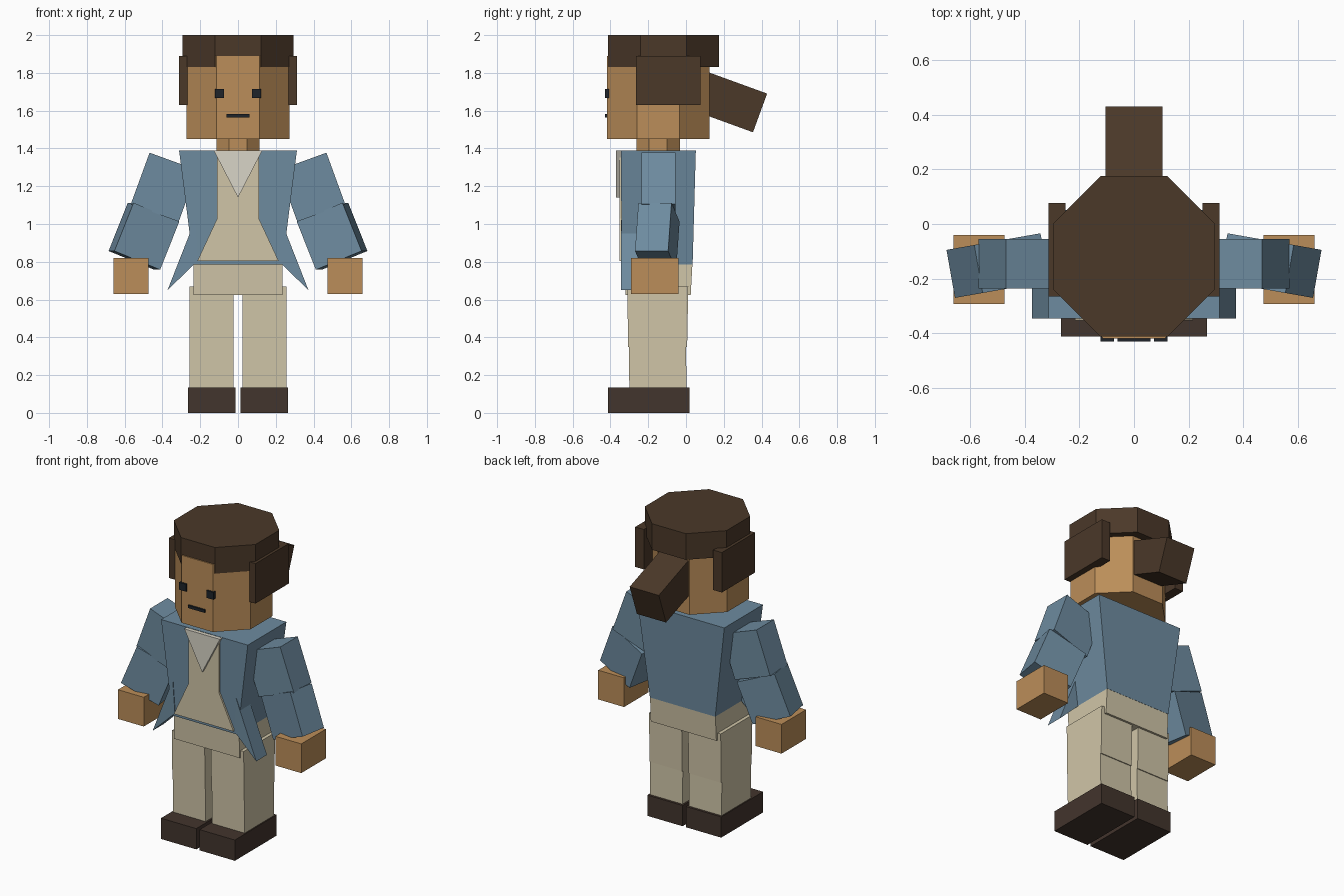
import bpy, bmesh, math
from mathutils import Matrix, Vector, Euler

if "Cube" in bpy.data.objects:
    bpy.data.objects.remove(bpy.data.objects["Cube"])


def material(name, rgb):
    m = bpy.data.materials.new(name)
    m.diffuse_color = (*rgb, 1)
    m.use_nodes = True
    m.node_tree.nodes["Principled BSDF"].inputs["Base Color"].default_value = m.diffuse_color
    return m


SKIN = material("skin", (0.50, 0.27, 0.10))
HAIR = material("hair", (0.07, 0.04, 0.022))
BLUE = material("jacket_blue", (0.155, 0.26, 0.35))
TAN = material("tan", (0.63, 0.56, 0.39))
PALE = material("collar_pale", (0.69, 0.66, 0.57))
SHOE = material("shoe_brown", (0.055, 0.035, 0.026))
DARK = material("face_dark", (0.013, 0.017, 0.023))


def finish(name, bm, mat):
    bmesh.ops.recalc_face_normals(bm, faces=bm.faces)
    me = bpy.data.meshes.new(name)
    bm.to_mesh(me)
    bm.free()
    me.materials.append(mat)
    ob = bpy.data.objects.new(name, me)
    bpy.context.collection.objects.link(ob)
    return ob


def rot_box(name, mat, centre, size, angles=(0, 0, 0)):
    """Box by centre and size, angles in degrees."""
    rot = Euler([math.radians(a) for a in angles]).to_matrix().to_4x4()
    bm = bmesh.new()
    bmesh.ops.create_cube(bm, size=1, matrix=Matrix.Translation(centre) @ rot @ Matrix.Diagonal((*size, 1)))
    return finish(name, bm, mat)


def box(name, mat, x, y, z):
    """Axis-aligned box from ranges."""
    r = (x, y, z)
    return rot_box(name, mat, [(a + b) / 2 for a, b in r], [abs(b - a) for a, b in r])


def taper(name, mat, low, high):
    """Tapered box; each end is (x0, x1, y0, y1, z)."""
    bm = bmesh.new()
    for x0, x1, y0, y1, z in (low, high):
        for p in ((x0, y0), (x1, y0), (x1, y1), (x0, y1)):
            bm.verts.new((*p, z))
    bmesh.ops.convex_hull(bm, input=bm.verts)
    bmesh.ops.dissolve_limit(bm, angle_limit=0.001, verts=bm.verts, edges=bm.edges)
    return finish(name, bm, mat)


def octagon(name, mat, apothem, y, z0, z1):
    r = apothem / math.cos(math.pi / 8)
    bm = bmesh.new()
    m = Matrix.Translation((0, y, (z0 + z1) / 2)) @ Matrix.Rotation(math.pi / 8, 4, 'Z')
    bmesh.ops.create_cone(bm, cap_ends=True, segments=8, radius1=r, radius2=r, depth=z1 - z0, matrix=m)
    return finish(name, bm, mat)


def prism(name, mat, outline, y0, y1):
    """Front (x, z) outline extruded from y0 to y1."""
    bm = bmesh.new()
    f = bm.faces.new([bm.verts.new((x, y0, z)) for x, z in outline])
    new = bmesh.ops.extrude_face_region(bm, geom=[f])["geom"]
    for v in new:
        if isinstance(v, bmesh.types.BMVert):
            v.co.y = y1
    if not any(len(set(g.verts) & set(f.verts)) == len(f.verts) for g in bm.faces):
        bm.faces.new([v for v in bm.verts if v.co.y == y0])
    return finish(name, bm, mat)


# head, neck and hair
octagon("head", SKIN, 0.272, -0.147, 1.45, 1.89)
octagon("neck", SKIN, 0.115, -0.147, 1.36, 1.48)
octagon("hair_cap", HAIR, 0.294, -0.118, 1.83, 2.0)
tail_dir = Vector((0, math.cos(math.radians(-20)), math.sin(math.radians(-20))))
tail_end = Vector((0, 0.392, 1.588))
rot_box("ponytail", HAIR, tail_end - tail_dir * 0.21, (0.21, 0.42, 0.218), (-20, 0, 0))
box("mouth", DARK, (-0.06, 0.06), (-0.43, -0.40), (1.565, 1.583))

# torso, shirt front and hips
taper("jacket", BLUE, (-0.235, 0.235, -0.34, 0.035, 0.785), (-0.312, 0.312, -0.345, 0.052, 1.39))
half = [(0.11, 1.388), (0.11, 1.03), (0.215, 0.805)]
prism("shirt_front", TAN, [(-x, z) for x, z in half] + half[::-1], -0.353, -0.30)
prism("collar", PALE, [(-0.128, 1.388), (0, 1.14), (0.128, 1.388)], -0.37, -0.34)
taper("hips", TAN, (-0.236, 0.236, -0.32, 0.025, 0.625), (-0.235, 0.235, -0.325, 0.034, 0.79))

# mirrored parts
for side, s in (("left", -1), ("right", 1)):
    def rx(a, b):
        return tuple(sorted((s * a, s * b)))

    box("side_hair_" + side, HAIR, rx(0.25, 0.312), (-0.265, 0.077), (1.63, 1.89))
    box("eye_" + side, DARK, rx(0.073, 0.123), (-0.43, -0.40), (1.667, 1.715))
    prism("jacket_flap_" + side, BLUE, [(s * 0.228, 1.02), (s * 0.373, 0.65), (s * 0.213, 0.805)], -0.345, -0.235)

    # arm
    rot_box("upper_arm_" + side, BLUE, (s * 0.391, -0.145, 1.195), (0.27, 0.18, 0.29), (0, -s * 20, 0))
    rot_box("forearm_" + side, BLUE, (s * 0.498, -0.152, 0.935), (0.265, 0.178, 0.275), (0, -s * 22, -s * 10))
    box("hand_" + side, SKIN, rx(0.474, 0.66), (-0.292, -0.04), (0.63, 0.82))

    # leg
    xa, xb = rx(0.023, 0.258)
    taper("thigh_" + side, TAN, (xa, xb, -0.307, 0.006, 0.35), (xa, xb, -0.31, 0.012, 0.67))
    taper("shin_" + side, TAN, (xa, xb, -0.30, 0.003, 0.12), (xa, xb, -0.302, 0.0, 0.35))
    box("shoe_" + side, SHOE, rx(0.012, 0.266), (-0.412, 0.018), (0, 0.135))
